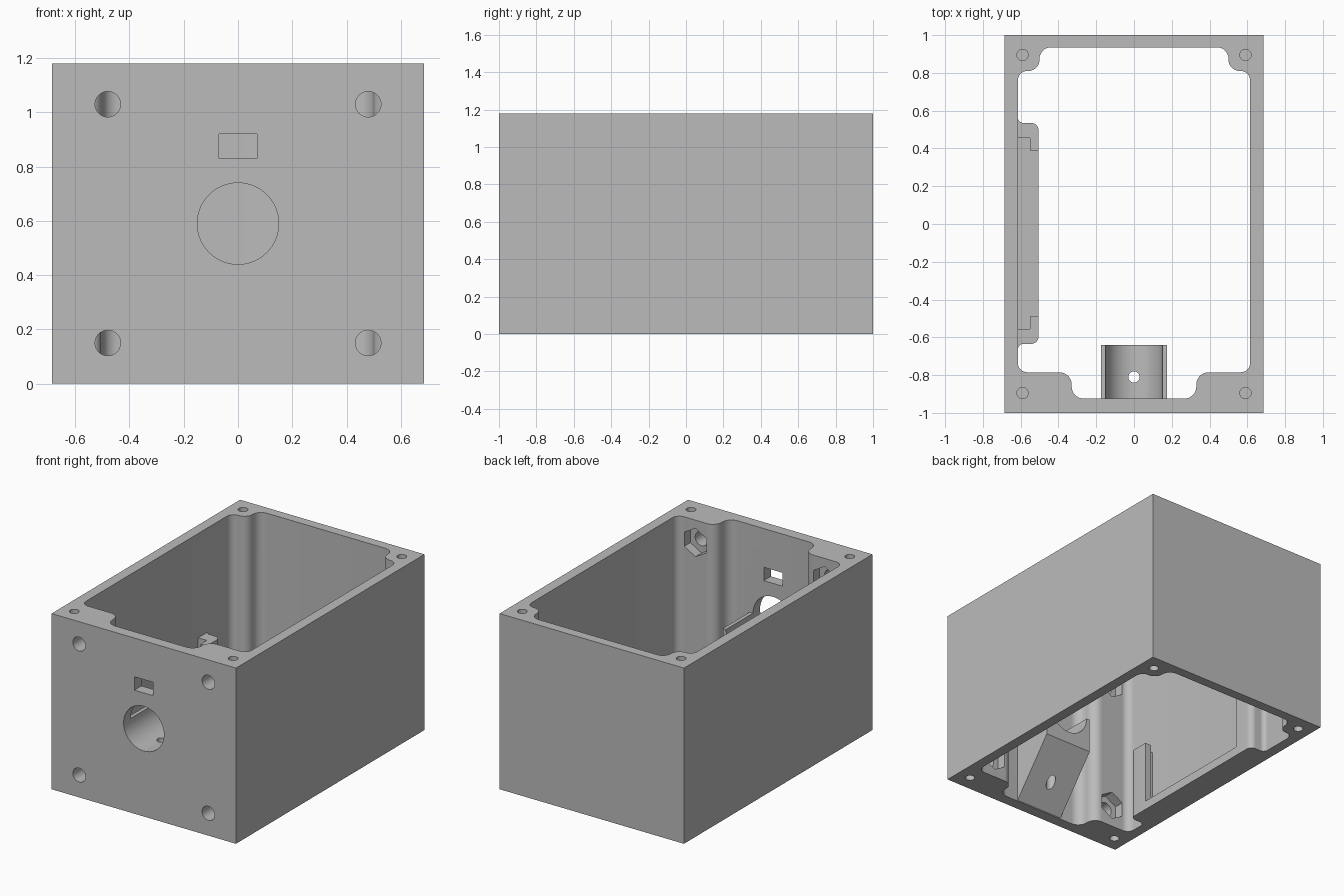
import bpy, bmesh, math
from mathutils import Vector, Matrix

cube = bpy.data.objects.get("Cube")
if cube:
    bpy.data.objects.remove(cube, do_unlink=True)

GREY = (0.5, 0.5, 0.5, 1)
mat = bpy.data.materials.new("matte grey")
mat.use_nodes = True
mat.diffuse_color = GREY
mat.node_tree.nodes["Principled BSDF"].inputs["Base Color"].default_value = GREY

W, H = 0.685, 1.18
BORE_Z = 0.59


def rounded(points, steps=8):
    """Outline of (x, y, radius) corners with each corner filleted."""
    out, n = [], len(points)
    for i, (x, y, r) in enumerate(points):
        p = Vector((x, y))
        if r == 0:
            out.append(p)
            continue
        a = (Vector(points[i - 1][:2]) - p).normalized()
        b = (Vector(points[(i + 1) % n][:2]) - p).normalized()
        half = a.angle(b) / 2
        centre = p + (a + b).normalized() * r / math.sin(half)
        start = p + a * r / math.tan(half) - centre
        end = p + b * r / math.tan(half) - centre
        sweep = start.angle_signed(end)
        for k in range(steps + 1):
            out.append(centre + Matrix.Rotation(-sweep * k / steps, 2) @ start)
    return out


def circle(r, n=48, turn=0.0):
    return [Vector((r * math.cos(turn + math.tau * k / n),
                    r * math.sin(turn + math.tau * k / n))) for k in range(n)]


def prism(name, outline, low, high, axis="z", at=(0, 0)):
    """Extrude an outline along an axis; outline axes are the other two."""
    place = {"z": lambda u, v, w: (u, v, w),
             "y": lambda u, v, w: (u, w, v),
             "x": lambda u, v, w: (w, u, v)}[axis]
    bm = bmesh.new()
    rings = [[bm.verts.new(place(p[0] + at[0], p[1] + at[1], w)) for p in outline]
             for w in (low, high)]
    n = len(outline)
    bm.faces.new(rings[0])
    bm.faces.new(rings[1])
    for i in range(n):
        j = (i + 1) % n
        bm.faces.new((rings[0][i], rings[0][j], rings[1][j], rings[1][i]))
    bmesh.ops.recalc_face_normals(bm, faces=bm.faces)
    mesh = bpy.data.meshes.new(name)
    bm.to_mesh(mesh)
    bm.free()
    mesh.materials.append(mat)
    obj = bpy.data.objects.new(name, mesh)
    bpy.context.collection.objects.link(obj)
    return obj


def rect(x0, x1, y0, y1):
    return [(x0, y0), (x1, y0), (x1, y1), (x0, y1)]


def cut(body, cutters):
    """Subtract the cutters, bake the result and remove them."""
    for c in cutters:
        c.hide_render = True
        m = body.modifiers.new("cut", "BOOLEAN")
        m.operation, m.solver, m.object = "DIFFERENCE", "EXACT", c
    deps = bpy.context.evaluated_depsgraph_get()
    baked = bpy.data.meshes.new_from_object(body.evaluated_get(deps))
    body.modifiers.clear()
    body.data = baked
    for c in cutters:
        bpy.data.objects.remove(c, do_unlink=True)


# Housing: a block with a filleted through cavity that leaves corner columns
housing = prism("housing", rect(-W, W, -1, 1), 0, H)
half = [(0.5, 0.935, 0.06), (0.5, 0.81, 0.06), (0.615, 0.81, 0.05),
        (0.615, -0.785, 0.05), (0.33, -0.785, 0.065), (0.33, -0.925, 0.065)]
cavity = half + [(-x, y, r) for x, y, r in reversed(half)]
cutters = [prism("cavity", rounded(cavity), -0.1, H + 0.1)]

# Blind lid screw holes in both ends of each column
for x in (-0.59, 0.59):
    for y in (-0.895, 0.895):
        for low, high in ((-0.1, 0.3), (H - 0.3, H + 0.1)):
            cutters.append(prism("screw_hole", circle(0.03, 24), low, high, at=(x, y)))

# Front mounting holes with hexagonal nut pockets behind them
for x in (-0.48, 0.48):
    for z in (0.15, 1.03):
        cutters.append(prism("mount_hole", circle(0.047, 32), -1.1, -0.7, "y", (x, z)))
        cutters.append(prism("nut_pocket", circle(0.095, 6, math.pi / 6),
                             -0.85, -0.7, "y", (x, z)))

# Front bore and small window
cutters.append(prism("bore", circle(0.15, 64), -1.1, -0.8, "y", (0, BORE_Z)))
cutters.append(prism("window", rect(-0.07, 0.07, 0.83, 0.92), -1.1, -0.8, "y"))
cut(housing, cutters)

# Half-pipe cradle behind the bore, on a sloping support with a drain hole
cradle = prism("cradle", [(-0.93, BORE_Z), (-0.64, BORE_Z), (-0.64, 0.36), (-0.93, 0)],
               -0.175, 0.175, "x")
cut(cradle, [prism("cradle_bore", circle(0.15, 64), -1.1, -0.5, "y", (0, BORE_Z)),
             prism("cradle_hole", circle(0.03, 24), -0.1, 0.5, at=(0, -0.81))])

# Side board holder: two mirrored slotted posts joined by a low shelf
post = [(-0.65, 0.57, 0), (-0.615, 0.57, 0), (-0.615, 0.535, 0.03), (-0.505, 0.535, 0.04),
        (-0.505, 0.39, 0), (-0.55, 0.39, 0), (-0.55, 0.455, 0), (-0.65, 0.455, 0)]
back_post = prism("back_board_post", rounded(post), 0, 0.48)
front_post = prism("front_board_post",
                   rounded([(x, -0.1 - y, r) for x, y, r in post]), 0, 0.48)
shelf = prism("board_shelf", rect(-0.65, -0.505, -0.56, 0.46), 0, 0.06)

# Smooth fillets and bores, crisp edges
bpy.ops.object.select_all(action="DESELECT")
for obj in (housing, cradle, back_post, front_post, shelf):
    obj.select_set(True)
bpy.context.view_layer.objects.active = housing
bpy.ops.object.shade_smooth_by_angle(angle=math.radians(30))
